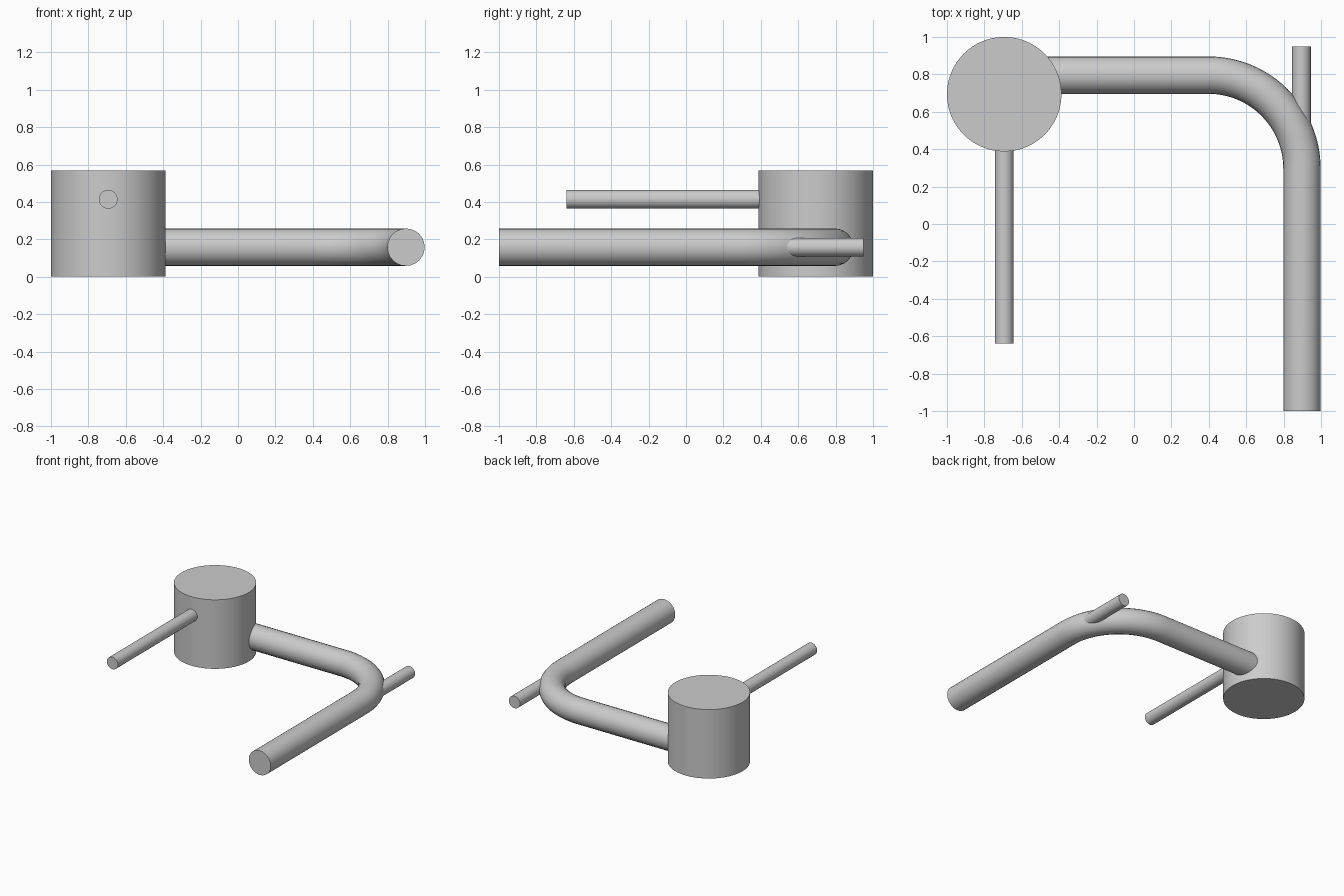
import bpy
from math import sin, cos, pi, radians

cube = bpy.data.objects.get("Cube")
if cube:
    bpy.data.objects.remove(cube, do_unlink=True)

GREY = (0.6, 0.6, 0.6, 1)
grey = bpy.data.materials.new("plain grey")
grey.use_nodes = True
grey.diffuse_color = GREY
grey.node_tree.nodes["Principled BSDF"].inputs["Base Color"].default_value = GREY


def finish(obj, name):
    """Name the part, colour it and smooth its round sides."""
    obj.name = obj.data.name = name
    obj.data.materials.clear()
    obj.data.materials.append(grey)
    bpy.ops.object.select_all(action='DESELECT')
    obj.select_set(True)
    bpy.context.view_layer.objects.active = obj
    bpy.ops.object.shade_smooth_by_angle(angle=radians(40))


def rod_along_y(name, x, z, y_start, y_end, radius):
    bpy.ops.mesh.primitive_cylinder_add(
        vertices=48, radius=radius, depth=y_end - y_start,
        location=(x, (y_start + y_end) / 2, z), rotation=(pi / 2, 0, 0))
    finish(bpy.context.object, name)


def pipe(name, path, radius):
    curve = bpy.data.curves.new(name, 'CURVE')
    curve.dimensions = '3D'
    curve.bevel_depth = radius
    curve.bevel_resolution = 10
    curve.use_fill_caps = True
    spline = curve.splines.new('POLY')
    spline.points.add(len(path) - 1)
    for point, co in zip(spline.points, path):
        point.co = (*co, 1)
    obj = bpy.data.objects.new(name, curve)
    bpy.context.collection.objects.link(obj)
    bpy.ops.object.select_all(action='DESELECT')
    obj.select_set(True)
    bpy.context.view_layer.objects.active = obj
    bpy.ops.object.convert(target='MESH')
    finish(bpy.context.object, name)


# Upright drum
DRUM_X, DRUM_Y, DRUM_HEIGHT = -0.694, 0.694, 0.567
bpy.ops.mesh.primitive_cylinder_add(
    vertices=96, radius=0.306, depth=DRUM_HEIGHT,
    location=(DRUM_X, DRUM_Y, DRUM_HEIGHT / 2))
finish(bpy.context.object, "drum")

# Thin rod pointing forward from the drum
rod_along_y("drum_rod", DRUM_X, 0.414, -0.64, 0.5, 0.05)

# Thick pipe: straight run, quarter bend, straight run to the front
PIPE_Z, BEND, STEPS = 0.158, 0.5, 32
path = [(-0.6, 0.796, PIPE_Z)]
for i in range(STEPS + 1):
    a = pi / 2 * (1 - i / STEPS)
    path.append((0.398 + BEND * cos(a), 0.296 + BEND * sin(a), PIPE_Z))
path.append((0.898, -1, PIPE_Z))
pipe("bent_pipe", path, 0.1)

# Short rod leaving the back of the bend
rod_along_y("bend_rod", 0.895, PIPE_Z, 0.4, 0.949, 0.05)
